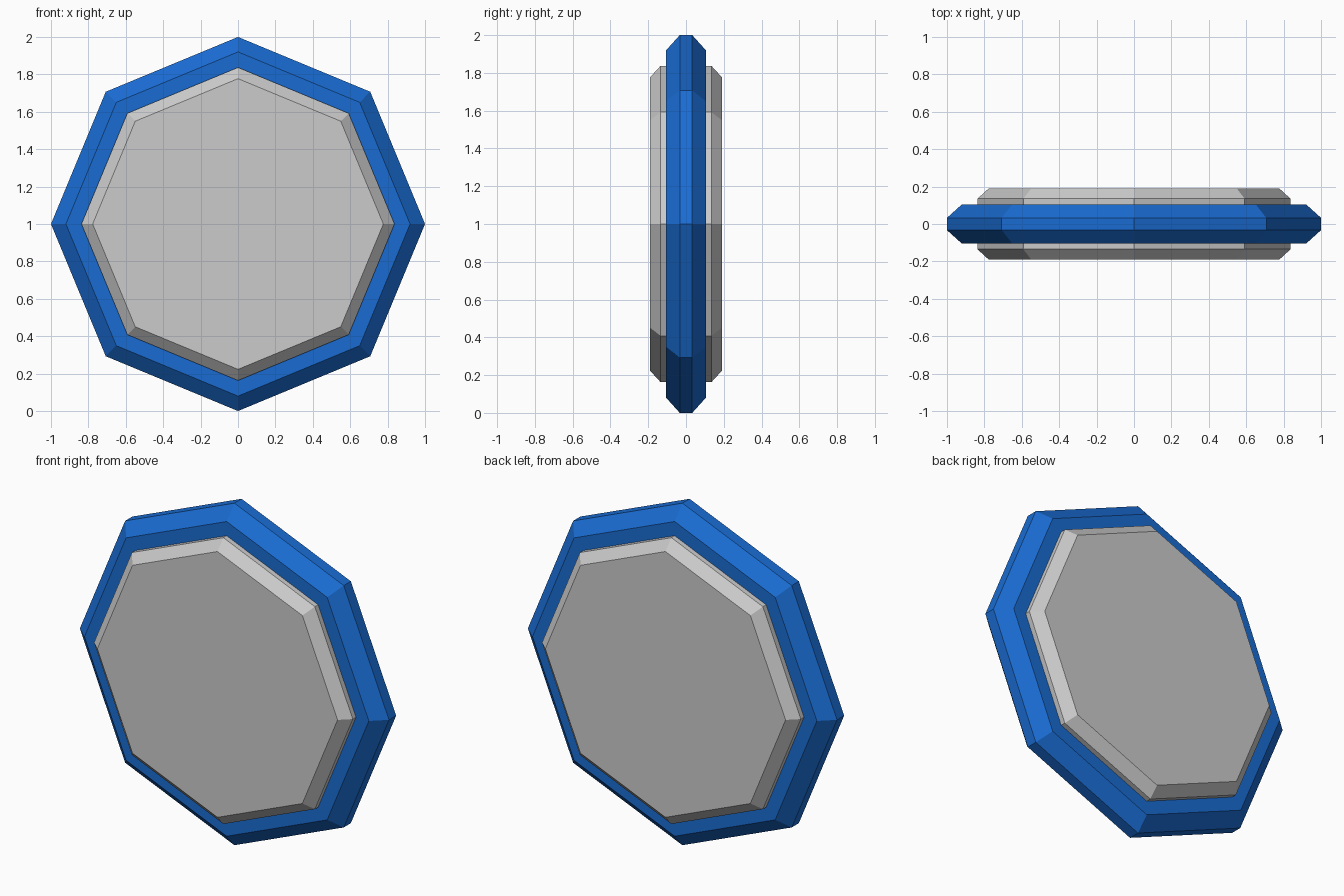
import bpy, bmesh
from math import cos, sin, tau

if "Cube" in bpy.data.objects:
    bpy.data.objects.remove(bpy.data.objects["Cube"])

SIDES = 8
CENTRE_Z = 1.0


def lathe_disc(name, half_profile, color=None):
    """Solid octagonal disc around the y axis; half_profile is (radius, y), mirrored in y."""
    profile = [(r, -y) for r, y in half_profile] + [(r, y) for r, y in reversed(half_profile)]
    bm = bmesh.new()
    rings = [[bm.verts.new((r * cos(tau * i / SIDES), y, CENTRE_Z + r * sin(tau * i / SIDES)))
              for i in range(SIDES)] for r, y in profile]
    for a, b in zip(rings, rings[1:]):
        for i in range(SIDES):
            j = (i + 1) % SIDES
            bm.faces.new((a[i], a[j], b[j], b[i]))
    bm.faces.new(rings[0])
    bm.faces.new(rings[-1])
    bmesh.ops.recalc_face_normals(bm, faces=bm.faces[:])
    mesh = bpy.data.meshes.new(name)
    bm.to_mesh(mesh)
    bm.free()
    obj = bpy.data.objects.new(name, mesh)
    bpy.context.collection.objects.link(obj)
    if color:
        mat = bpy.data.materials.new(name + "_material")
        mat.diffuse_color = color
        mat.use_nodes = True
        mat.node_tree.nodes["Principled BSDF"].inputs["Base Color"].default_value = mat.diffuse_color
        mesh.materials.append(mat)
    return obj


# Blue outer rim with chamfered edges
lathe_disc("outer_rim", [(0.92, 0.105), (1.0, 0.033)], (0.01, 0.15, 0.65, 1))

# Grey core, proud of the rim on both faces
lathe_disc("inner_core", [(0.777, 0.19), (0.837, 0.135)])
